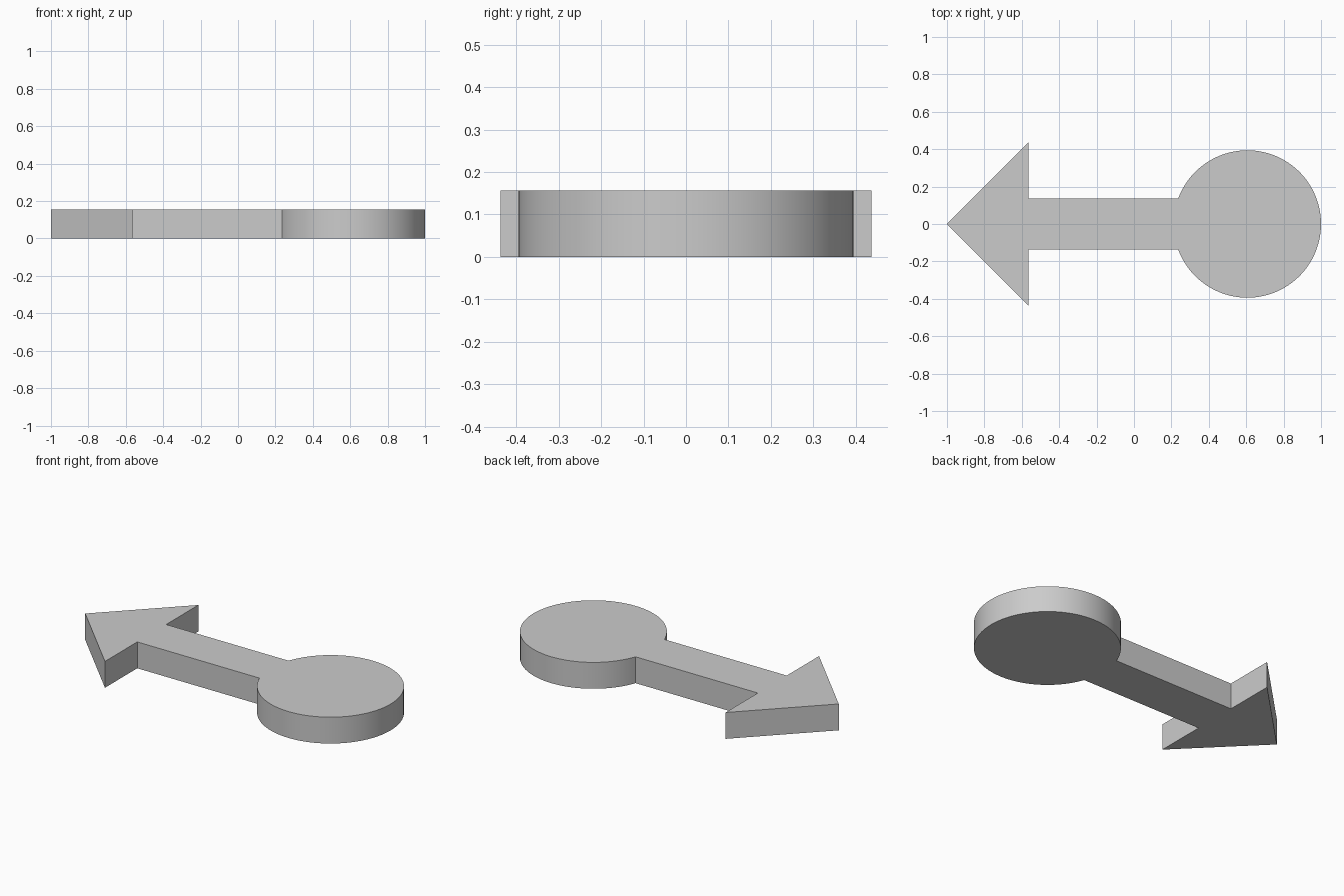
import bpy, bmesh, math

cube = bpy.data.objects.get("Cube")
if cube:
    bpy.data.objects.remove(cube, do_unlink=True)

HEIGHT = 0.156
RADIUS, CENTRE = 0.394, 0.606
SHAFT, HEAD_X, HEAD_Y = 0.135, -0.565, 0.437
ARC_STEPS = 96

grey = bpy.data.materials.new("plain grey")
grey.use_nodes = True
colour = (0.6, 0.6, 0.6, 1)
grey.diffuse_color = colour
grey.node_tree.nodes["Principled BSDF"].inputs["Base Color"].default_value = colour

# Outline: arrow tip, lower barb, shaft, round end, then back along the shaft
start = math.pi + math.asin(SHAFT / RADIUS)
sweep = 2 * (math.pi - math.asin(SHAFT / RADIUS))
outline = [(-1, 0), (HEAD_X, -HEAD_Y), (HEAD_X, -SHAFT)]
for i in range(ARC_STEPS + 1):
    a = start + sweep * i / ARC_STEPS
    outline.append((CENTRE + RADIUS * math.cos(a), RADIUS * math.sin(a)))
outline += [(HEAD_X, SHAFT), (HEAD_X, HEAD_Y)]

# Extrude the outline into a flat slab
bm = bmesh.new()
base = bm.faces.new([bm.verts.new((x, y, 0)) for x, y in outline])
top = bmesh.ops.extrude_face_region(bm, geom=[base], use_keep_orig=True)
bmesh.ops.translate(bm, vec=(0, 0, HEIGHT),
                    verts=[g for g in top["geom"] if isinstance(g, bmesh.types.BMVert)])
bmesh.ops.recalc_face_normals(bm, faces=bm.faces)
mesh = bpy.data.meshes.new("round_ended_arrow")
bm.to_mesh(mesh)
bm.free()
mesh.materials.append(grey)

arrow = bpy.data.objects.new("round_ended_arrow", mesh)
bpy.context.collection.objects.link(arrow)
bpy.context.view_layer.objects.active = arrow
arrow.select_set(True)
bpy.ops.object.shade_smooth_by_angle(angle=math.radians(30))
